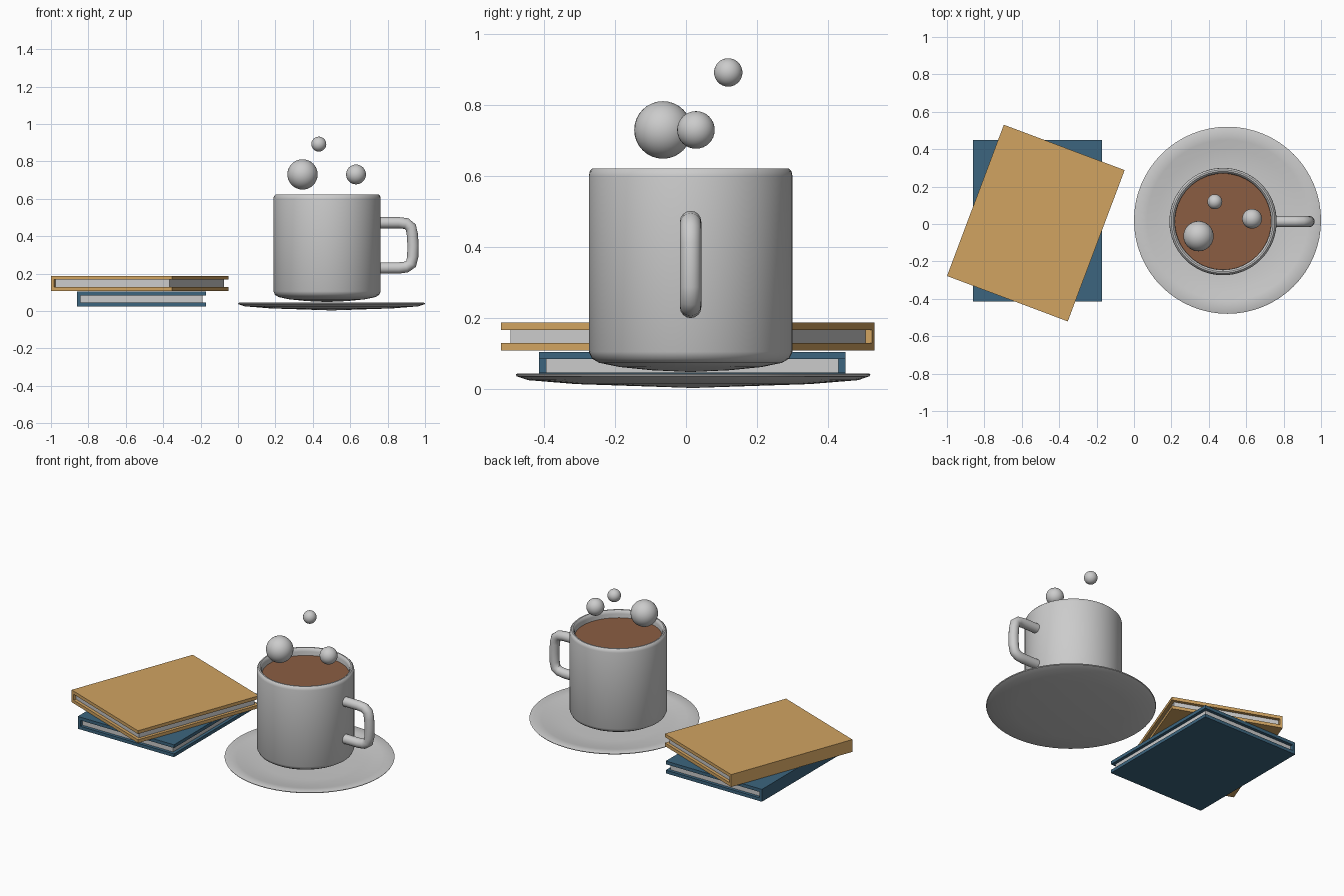
import bpy, bmesh, math
from mathutils import Vector, Matrix

if "Cube" in bpy.data.objects:
    bpy.data.objects.remove(bpy.data.objects["Cube"])


def material(name, rgb):
    m = bpy.data.materials.new(name)
    m.diffuse_color = (*rgb, 1)
    m.use_nodes = True
    m.node_tree.nodes["Principled BSDF"].inputs["Base Color"].default_value = m.diffuse_color
    return m


def finish(name, bm, loc=(0, 0, 0), rot=0, mat=None, smooth=None):
    bmesh.ops.recalc_face_normals(bm, faces=bm.faces)
    me = bpy.data.meshes.new(name)
    bm.to_mesh(me)
    bm.free()
    ob = bpy.data.objects.new(name, me)
    ob.location = loc
    ob.rotation_euler.z = rot
    bpy.context.collection.objects.link(ob)
    if mat:
        me.materials.append(mat)
    if smooth:
        bpy.ops.object.select_all(action='DESELECT')
        bpy.context.view_layer.objects.active = ob
        ob.select_set(True)
        bpy.ops.object.shade_smooth_by_angle(angle=math.radians(smooth))
    return ob


def lathe(name, profile, loc, mat=None, steps=64):
    # closed (radius, height) outline spun around z
    bm = bmesh.new()
    vs = [bm.verts.new((r, 0, z)) for r, z in profile]
    es = [bm.edges.new(p) for p in zip(vs, vs[1:])]
    bmesh.ops.spin(bm, geom=vs + es, cent=(0, 0, 0), axis=(0, 0, 1),
                   angle=2 * math.pi, steps=steps)
    bmesh.ops.remove_doubles(bm, verts=bm.verts, dist=1e-5)
    return finish(name, bm, loc, mat=mat, smooth=40)


def extrude_y(name, outline, depth, loc, rot, mat=None):
    # (x, z) outline extruded symmetrically along y
    bm = bmesh.new()
    f = bm.faces.new([bm.verts.new((x, -depth / 2, z)) for x, z in outline])
    ext = bmesh.ops.extrude_face_region(bm, geom=[f])
    bmesh.ops.translate(bm, vec=(0, depth, 0),
                        verts=[v for v in ext['geom'] if isinstance(v, bmesh.types.BMVert)])
    return finish(name, bm, loc, rot, mat)


def book(name, loc, rot, mat):
    w, d, h, t, s = 0.345, 0.864, 0.08, 0.021, 0.018
    # C-shaped cover with the spine on -x, then the inset page block
    extrude_y(name + "_cover", [(-w, 0), (w, 0), (w, t), (-w + s, t),
                                (-w + s, h - t), (w, h - t), (w, h), (-w, h)],
              d, loc, rot, mat)
    extrude_y(name + "_pages", [(-w + s, t), (w - 0.02, t), (w - 0.02, h - t), (-w + s, h - t)],
              d - 0.04, loc, rot)


blue = material("blue_cover", (0.045, 0.13, 0.21))
gold = material("tan_cover", (0.64, 0.37, 0.12))
brown = material("coffee_brown", (0.26, 0.11, 0.055))

# books
book("lower_book", (-0.515, 0.018, 0.025), 0, blue)
book("upper_book", (-0.525, 0.005, 0.108), math.radians(-20.6), gold)

# saucer
lathe("saucer", [(0, 0.003), (0.33, 0.014), (0.465, 0.025), (0.497, 0.036), (0.5, 0.041),
                 (0.495, 0.044), (0.43, 0.038), (0.38, 0.026), (0.28, 0.02), (0, 0.02)],
      (0.5, 0.02, 0))

# mug
cx, cy = 0.476, 0.013
lathe("mug_body", [(0, 0.048), (0.11, 0.053), (0.2, 0.062), (0.258, 0.074), (0.278, 0.086),
                   (0.287, 0.105), (0.287, 0.6), (0.284, 0.614), (0.276, 0.622),
                   (0.268, 0.622), (0.26, 0.614), (0.257, 0.6), (0.257, 0.11), (0, 0.09)],
      (cx, cy, 0))

# coffee surface
bm = bmesh.new()
bmesh.ops.create_circle(bm, cap_ends=True, segments=64, radius=0.257)
finish("coffee", bm, (cx, cy, 0.575), mat=brown)

# handle: round section swept along a path in the xz plane
path = [(0.745, 0.472), (0.86, 0.472), (0.9, 0.467), (0.924, 0.448), (0.932, 0.41),
        (0.936, 0.35), (0.934, 0.29), (0.926, 0.252), (0.9, 0.235), (0.86, 0.23), (0.745, 0.23)]
pts = [Vector((x, cy, z)) for x, z in path]
bm = bmesh.new()
rings = []
n = 16
for i, p in enumerate(pts):
    tan = (pts[min(i + 1, len(pts) - 1)] - pts[max(i - 1, 0)]).normalized()
    side = Vector((0, 1, 0))
    out = tan.cross(side)
    rings.append([bm.verts.new(p + 0.03 * (math.cos(a) * side + math.sin(a) * out))
                  for a in (2 * math.pi * k / n for k in range(n))])
for a, b in zip(rings, rings[1:]):
    for k in range(n):
        bm.faces.new((a[k], a[(k + 1) % n], b[(k + 1) % n], b[k]))
bm.faces.new(rings[0])
bm.faces.new(rings[-1])
finish("mug_handle", bm, smooth=45)

# steam puffs
for i, (x, y, z, r) in enumerate([(0.345, -0.065, 0.73, 0.081),
                                  (0.631, 0.028, 0.73, 0.053),
                                  (0.432, 0.119, 0.892, 0.04)]):
    bm = bmesh.new()
    bmesh.ops.create_uvsphere(bm, u_segments=32, v_segments=16, radius=r)
    finish(f"steam_puff_{i + 1}", bm, (x, y, z), smooth=40)
